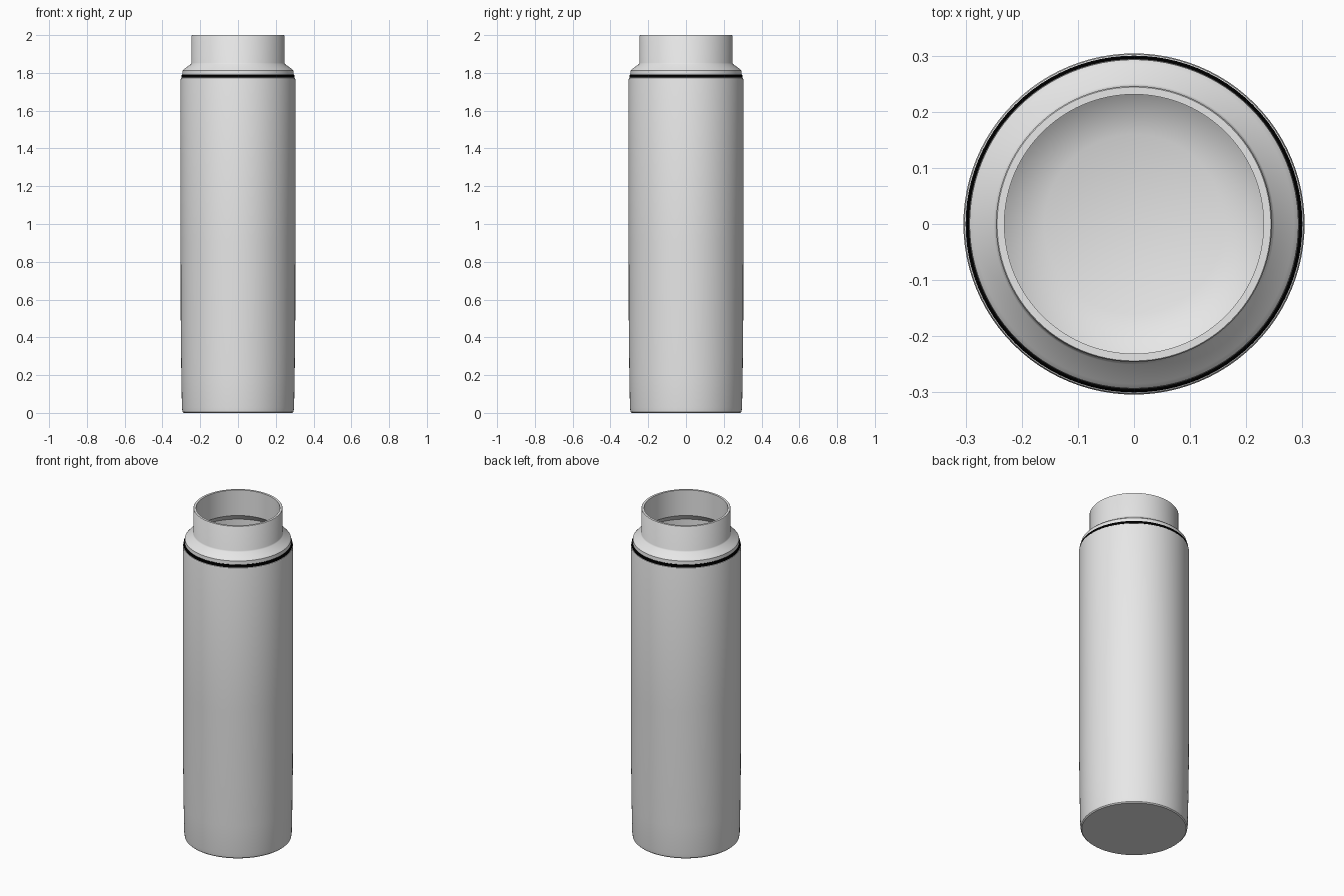
import bpy, bmesh, math

if "Cube" in bpy.data.objects:
    bpy.data.objects.remove(bpy.data.objects["Cube"])

SEGMENTS = 96


def material(name, rgb):
    m = bpy.data.materials.new(name)
    m.diffuse_color = (*rgb, 1)
    m.use_nodes = True
    m.node_tree.nodes["Principled BSDF"].inputs["Base Color"].default_value = m.diffuse_color
    return m


def lathe(name, profile, mat, closed=False):
    """Spin an (r, z) profile around z; points on the axis become poles."""
    bm = bmesh.new()
    rings = []
    for r, z in profile:
        if r == 0:
            rings.append([bm.verts.new((0, 0, z))] * SEGMENTS)
        else:
            rings.append([bm.verts.new((r * math.cos(a), r * math.sin(a), z))
                          for a in (2 * math.pi * i / SEGMENTS for i in range(SEGMENTS))])
    pairs = list(zip(rings, rings[1:]))
    if closed:
        pairs.append((rings[-1], rings[0]))
    for lo, hi in pairs:
        for i in range(SEGMENTS):
            j = (i + 1) % SEGMENTS
            bm.faces.new(list(dict.fromkeys((lo[i], lo[j], hi[j], hi[i]))))
    bmesh.ops.recalc_face_normals(bm, faces=bm.faces)
    me = bpy.data.meshes.new(name)
    bm.to_mesh(me)
    bm.free()
    me.materials.append(mat)
    ob = bpy.data.objects.new(name, me)
    bpy.context.collection.objects.link(ob)
    bpy.ops.object.select_all(action='DESELECT')
    ob.select_set(True)
    bpy.context.view_layer.objects.active = ob
    bpy.ops.object.shade_smooth_by_angle(angle=math.radians(35))
    return ob


steel = material("light grey steel", (0.8, 0.8, 0.8))
black = material("black rubber", (0.0, 0.0, 0.0))

# Hollow bottle: outside from base to lip, then inside from lip to floor
lathe("bottle", [
    (0, 0), (0.288, 0), (0.294, 0.006), (0.297, 0.03), (0.300, 0.2), (0.303, 0.45),
    (0.304, 0.9), (0.304, 1.765), (0.302, 1.773), (0.297, 1.776),      # body
    (0.294, 1.79), (0.293, 1.812), (0.285, 1.821), (0.25, 1.846), (0.246, 1.853),  # shoulder
    (0.246, 1.997), (0.244, 2.0), (0.231, 2.0),                       # neck and lip
    (0.231, 1.845), (0.28, 1.80), (0.28, 0.12), (0.23, 0.06),         # inside
    (0.16, 0.03), (0, 0.03)], steel)

# Black seal between body and shoulder
lathe("seal_ring", [(0.288, 1.775), (0.300, 1.775), (0.300, 1.787), (0.297, 1.791),
                    (0.288, 1.791)], black, closed=True)
